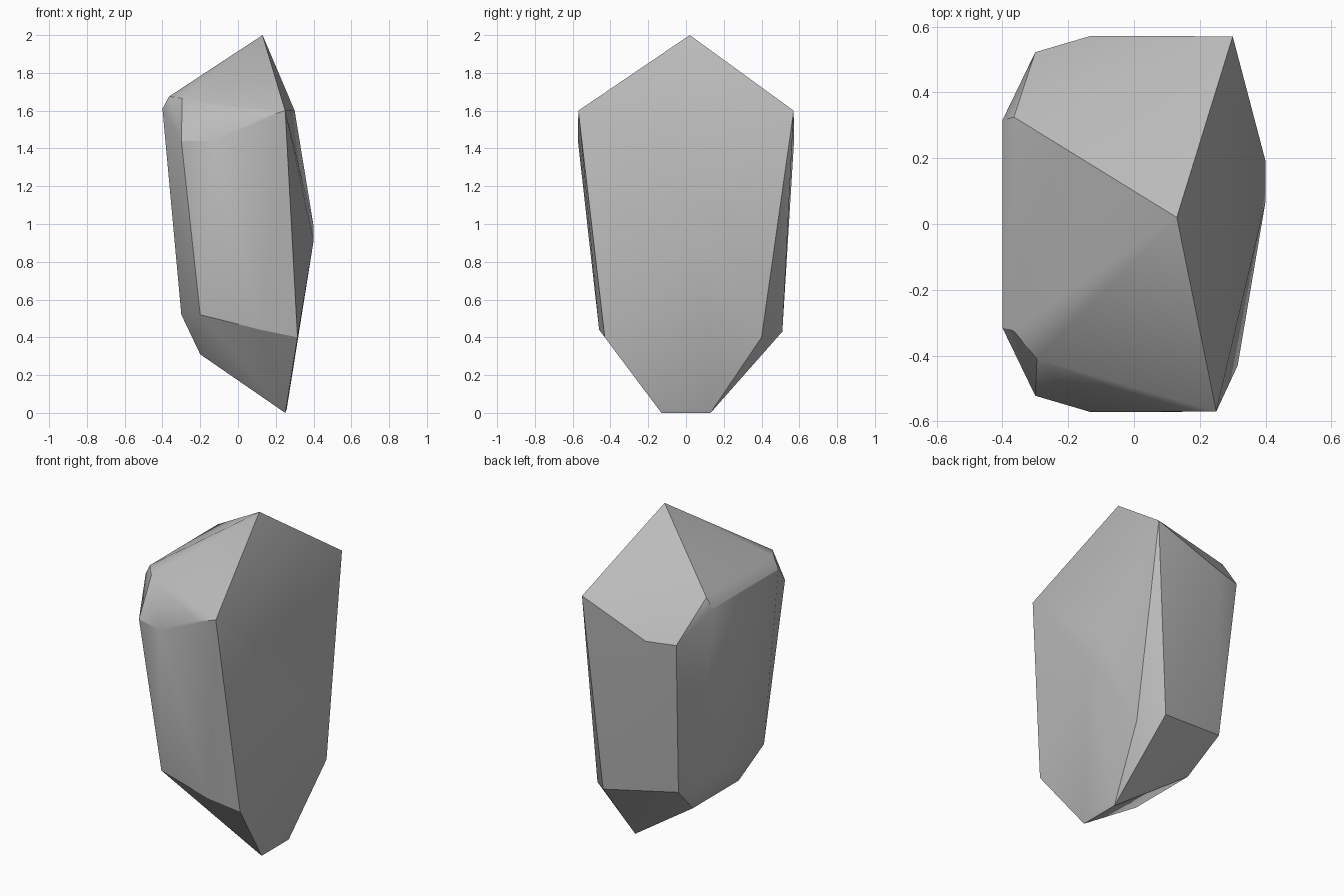
import bpy, bmesh, math
from mathutils import Vector

# Remove the default object
cube = bpy.data.objects.get("Cube")
if cube:
    bpy.data.objects.remove(cube, do_unlink=True)

# Plain grey stone
stone = bpy.data.materials.new("grey_stone")
stone.use_nodes = True
GREY = (0.5, 0.5, 0.5, 1)
stone.diffuse_color = GREY
stone.node_tree.nodes["Principled BSDF"].inputs["Base Color"].default_value = GREY


def both_sides(x, y, z):
    """A corner on the front and its mirror on the back."""
    return [(x, -y, z), (x, y, z)]


corners = [(0.13, 0.02, 2.0)]                                # peak
corners += [(0.25, -0.57, 1.60), (0.30, 0.57, 1.60)]         # shoulders
corners += both_sides(-0.13, 0.572, 1.44)                    # upper rim
corners += both_sides(-0.30, 0.522, 1.44)
corners += both_sides(-0.40, 0.315, 1.61)
corners += both_sides(-0.365, 0.325, 1.675)
corners += [(0.12, -0.57, 1.56), (-0.295, -0.41, 1.665)]
corners += [(0.40, 0.07, 0.91), (0.40, 0.19, 0.99)]          # bulge of the broad face
corners += [(0.315, -0.43, 0.40), (0.315, 0.40, 0.40)]       # lower rim
corners += [(0.12, -0.46, 0.44), (0.20, 0.51, 0.43)]
corners += [(-0.20, -0.45, 0.52), (-0.25, 0.43, 0.50)]
corners += both_sides(-0.30, 0.32, 0.52)
corners += both_sides(-0.20, 0.22, 0.31)
corners += both_sides(0.25, 0.13, 0.0)                       # foot
corners += both_sides(0.258, 0.13, 0.02)

# Faceted rock wrapped around its corners
bm = bmesh.new()
for c in corners:
    bm.verts.new(Vector(c))
hull = bmesh.ops.convex_hull(bm, input=bm.verts)
loose = [v for v in bm.verts if not v.link_faces]
bmesh.ops.delete(bm, geom=loose, context='VERTS')
bmesh.ops.recalc_face_normals(bm, faces=bm.faces)

mesh = bpy.data.meshes.new("rock")
bm.to_mesh(mesh)
bm.free()
mesh.materials.append(stone)
rock = bpy.data.objects.new("rock", mesh)
bpy.context.collection.objects.link(rock)

# Soft blends on shallow edges, crisp on steep ones
bpy.ops.object.select_all(action='DESELECT')
bpy.context.view_layer.objects.active = rock
rock.select_set(True)
bpy.ops.object.shade_smooth_by_angle(angle=math.radians(30))
